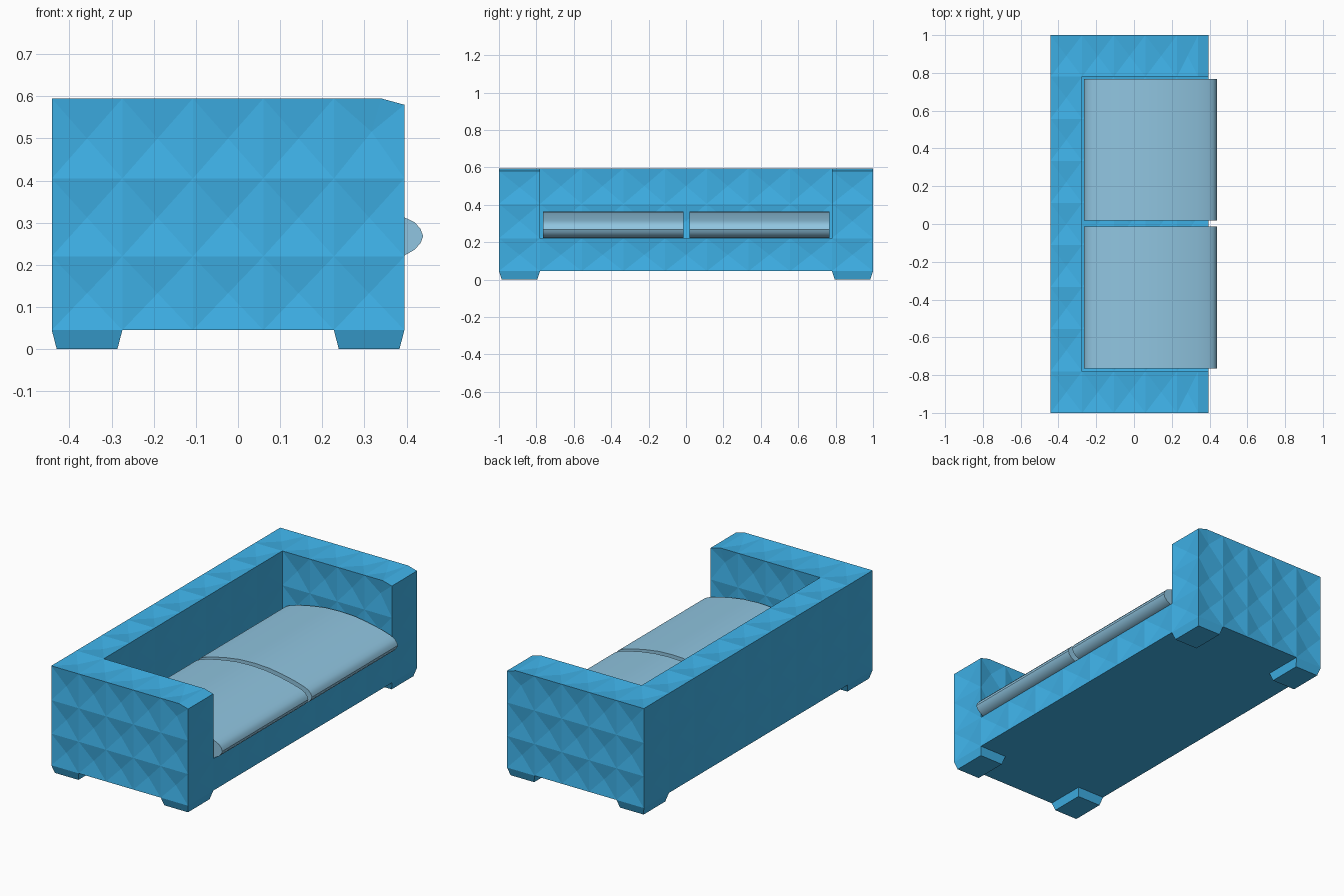
import bpy, bmesh
from mathutils import Vector

if "Cube" in bpy.data.objects:
    bpy.data.objects.remove(bpy.data.objects["Cube"])


def material(name, rgb):
    m = bpy.data.materials.new(name)
    m.diffuse_color = (*rgb, 1)
    m.use_nodes = True
    m.node_tree.nodes["Principled BSDF"].inputs["Base Color"].default_value = m.diffuse_color
    return m


def make_object(name, bm, mat):
    bmesh.ops.recalc_face_normals(bm, faces=bm.faces[:])
    me = bpy.data.meshes.new(name)
    bm.to_mesh(me)
    bm.free()
    ob = bpy.data.objects.new(name, me)
    me.materials.append(mat)
    bpy.context.collection.objects.link(ob)
    return ob


blue = material("sofa_blue", (0.05, 0.45, 0.82))
pale = material("cushion_blue", (0.28, 0.56, 0.75))

# Cell grid the padded frame is laid out on
X0, X1, NX, NY = -0.442, 0.395, 5, 9
DX = (X1 - X0) / NX
xs = [X0 + DX * i for i in range(NX + 1)]
ys = [-1.0] + [-0.78 + 1.56 / 7 * j for j in range(8)] + [1.0]
zs = [0.045, 0.22, 0.405, 0.595]


def solid(i, j, k):
    if not (0 <= i < NX and 0 <= j < NY and 0 <= k < 3):
        return False
    return k == 0 or i == 0 or j in (0, NY - 1)


# Frame: outer faces of the filled cells
bm = bmesh.new()
verts = {}


def vert(c):
    if c not in verts:
        verts[c] = bm.verts.new((xs[c[0]], ys[c[1]], zs[c[2]]))
    return verts[c]


for i in range(NX):
    for j in range(NY):
        for k in range(3):
            if not solid(i, j, k):
                continue
            for axis in range(3):
                for side in (0, 1):
                    n = [i, j, k]
                    n[axis] += 1 if side else -1
                    if solid(*n):
                        continue
                    u, v = (axis + 1) % 3, (axis + 2) % 3
                    loop = []
                    for a, b in ((0, 0), (1, 0), (1, 1), (0, 1)):
                        c = [i, j, k]
                        c[axis] += side
                        c[u] += a
                        c[v] += b
                        loop.append(vert(tuple(c)))
                    bm.faces.new(loop if side else loop[::-1])

# Sloped front edge on top of the arms
bmesh.ops.bisect_plane(bm, geom=bm.verts[:] + bm.edges[:] + bm.faces[:],
                       plane_co=(0.34, 0, 0.595), plane_no=(0.015, 0, 0.055), clear_outer=True)
bmesh.ops.holes_fill(bm, edges=[e for e in bm.edges if e.is_boundary], sides=4)
bmesh.ops.recalc_face_normals(bm, faces=bm.faces[:])
bm.normal_update()

# Shallow quilted pits in every upright and top cell
pads = [f for f in bm.faces if f.normal.z > -0.5 and max(abs(c) for c in f.normal) > 0.999]
bmesh.ops.poke(bm, faces=pads, offset=-0.012, center_mode='MEAN')
make_object("sofa_frame", bm, blue)

# Tapered feet under the four corners
for sx, fx in (("back", xs[0]), ("front", xs[4])):
    for sy, fy in (("left", -1.0), ("right", 0.78)):
        bm = bmesh.new()
        bmesh.ops.create_cube(bm, size=1)
        for v in bm.verts:
            s = 1.0 if v.co.z > 0 else 0.86
            v.co = Vector((fx + DX / 2 + v.co.x * DX * s,
                           fy + 0.11 + v.co.y * 0.22 * s,
                           0.045 if v.co.z > 0 else 0))
        make_object(f"{sx}_{sy}_foot", bm, blue)

# Domed seat cushions: half profile mirrored, extruded sideways
MID = 0.0875
half = [(0.307, 0.222), (0.332, 0.236), (0.346, 0.252), (0.352, 0.268), (0.346, 0.285),
        (0.332, 0.301), (0.307, 0.313), (0.25, 0.330), (0.17, 0.347), (0.09, 0.359), (0.0, 0.363)]
profile = [(MID + x, z) for x, z in half] + [(MID - x, z) for x, z in half[-2::-1]]
for name, ya, yb in (("left_cushion", -0.765, -0.013), ("right_cushion", 0.018, 0.768)):
    bm = bmesh.new()
    face = bm.faces.new([bm.verts.new((x, ya, z)) for x, z in profile])
    ext = bmesh.ops.extrude_face_region(bm, geom=[face], use_keep_orig=True)
    for v in ext["geom"]:
        if isinstance(v, bmesh.types.BMVert):
            v.co.y = yb
    ob = make_object(name, bm, pale)
    bpy.ops.object.select_all(action='DESELECT')
    ob.select_set(True)
    bpy.context.view_layer.objects.active = ob
    bpy.ops.object.shade_smooth_by_angle(angle=0.6)
